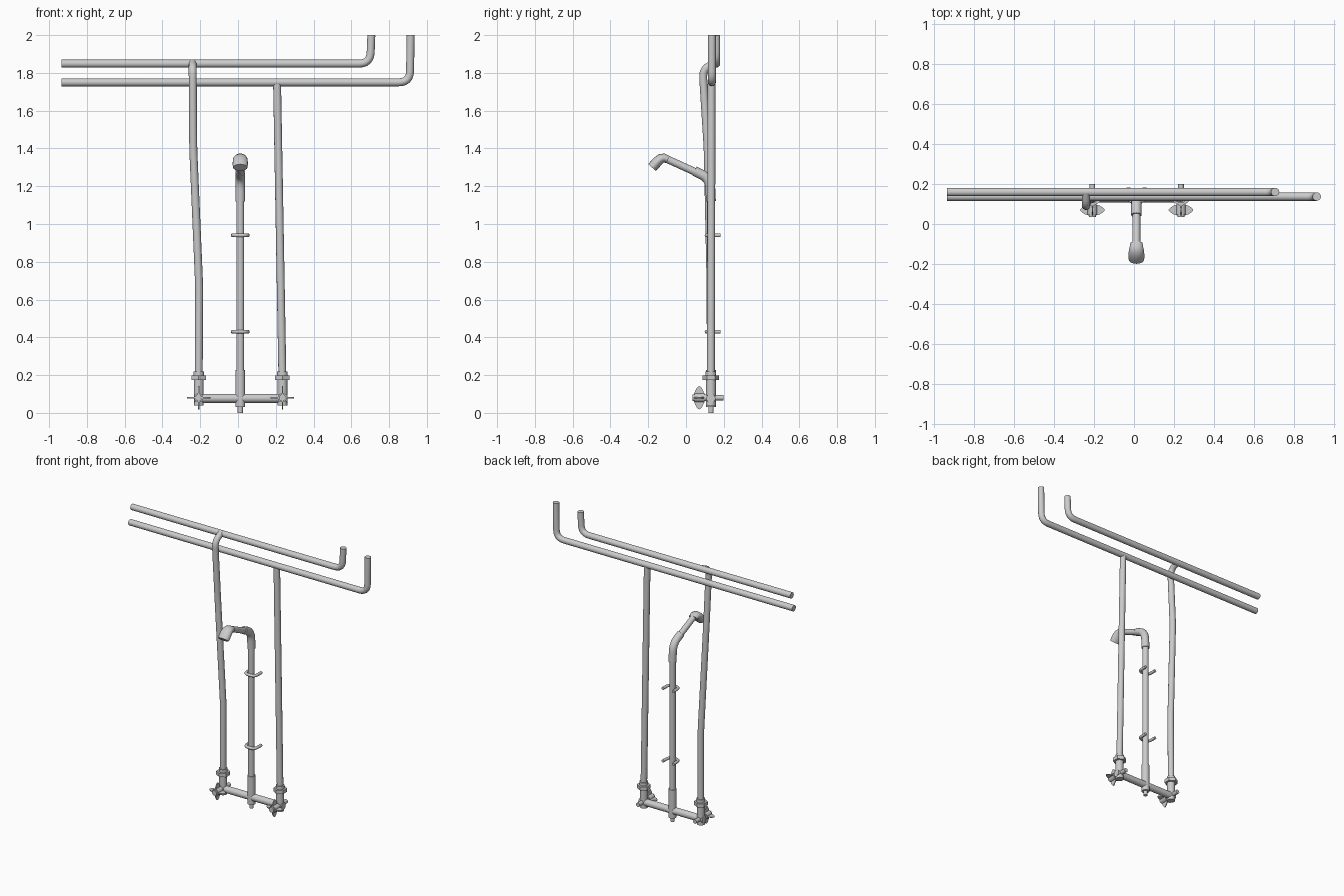
import bpy, math
from mathutils import Vector

if "Cube" in bpy.data.objects:
    bpy.data.objects.remove(bpy.data.objects["Cube"])


def finish(ob, name):
    ob.name = name
    bpy.ops.object.select_all(action='DESELECT')
    ob.select_set(True)
    bpy.context.view_layer.objects.active = ob
    if ob.type == 'CURVE':
        bpy.ops.object.convert(target='MESH')
        ob = bpy.context.view_layer.objects.active
    bpy.ops.object.shade_smooth_by_angle(angle=math.radians(40))
    return ob


def rounded(points, bend):
    """Replace every inner corner of a path by a short arc."""
    pts = [Vector(p) for p in points]
    out = [pts[0]]
    for a, p, b in zip(pts, pts[1:], pts[2:]):
        s = p + (a - p).normalized() * min(bend, (a - p).length * 0.49)
        e = p + (b - p).normalized() * min(bend, (b - p).length * 0.49)
        for i in range(7):
            t = i / 6
            out.append(s * (1 - t) ** 2 + p * 2 * t * (1 - t) + e * t * t)
    return out + [pts[-1]]


def tube(name, points, r, bend=0.05, radii=None, loc=(0, 0, 0), scale=(1, 1, 1)):
    pts = rounded(points, bend) if bend else [Vector(p) for p in points]
    cu = bpy.data.curves.new(name, 'CURVE')
    cu.dimensions = '3D'
    cu.bevel_depth = r
    cu.bevel_resolution = 6
    cu.use_fill_caps = True
    sp = cu.splines.new('POLY')
    sp.points.add(len(pts) - 1)
    for i, p in enumerate(pts):
        sp.points[i].co = (*p, 1)
        sp.points[i].radius = radii[i] if radii else 1
    ob = bpy.data.objects.new(name, cu)
    bpy.context.collection.objects.link(ob)
    ob.location, ob.scale = loc, scale
    return finish(ob, name)


def rod(name, a, b, r, sides=16):
    a, b = Vector(a), Vector(b)
    bpy.ops.mesh.primitive_cylinder_add(vertices=sides, radius=r, depth=(b - a).length,
                                        location=(a + b) / 2)
    ob = bpy.context.object
    ob.rotation_euler = (b - a).to_track_quat('Z', 'Y').to_euler()
    return finish(ob, name)


Y = 0.132     # depth of the main pipe plane
R = 0.021     # pipe radius
CX = 0.012    # shower pipe position
XL, XR = -0.208, 0.235

# supply pipes along the top
tube("upper_supply_pipe", [(-0.935, 0.16, 1.849), (0.7, 0.16, 1.849), (0.706, 0.16, 2)], R, 0.06)
tube("lower_supply_pipe", [(-0.935, 0.137, 1.75), (0.91, 0.137, 1.75), (0.914, 0.137, 2)], R, 0.06)

# risers
tube("left_riser", [(XL, Y, 0.19), (-0.206, 0.13, 0.68), (-0.237, 0.115, 1.4),
                    (-0.24, 0.088, 1.82), (-0.24, 0.16, 1.853)], R)
tube("right_riser", [(XR, Y, 0.19), (0.207, 0.135, 1.74)], R)

# shower pipe, elbow and arm
rod("shower_pipe", (CX, Y, 0.2), (CX, Y, 1.14), R)
tube("elbow", [(CX, Y, 1.12), (CX, 0.127, 1.24), (CX, 0.045, 1.28)], 0.026, 0.06)
tube("shower_arm", [(CX, 0.07, 1.266), (CX, -0.11, 1.348)], R - 0.001)

# flared, flattened shower head
tube("shower_head", [(0, -0.095, 1.341), (0, -0.115, 1.35), (0, -0.132, 1.346),
                     (0, -0.15, 1.332), (0, -0.166, 1.314), (0, -0.18, 1.299)], 0.026, 0,
     radii=[0.8, 0.9, 1, 1.05, 1.08, 1], loc=(CX, 0, 0), scale=(1.45, 1, 1))

# U-shaped wall clamps
for z, n in ((0.43, "lower_clamp"), (0.94, "upper_clamp")):
    tube(n, [(CX - 0.04, 0.183, z), (CX - 0.04, 0.109, z),
             (CX + 0.04, 0.109, z), (CX + 0.04, 0.183, z)], 0.01, 0.036)

# bottom manifold with tee and drain
rod("manifold", (-0.232, Y, 0.077), (0.262, Y, 0.077), 0.024)
rod("tee_sleeve", (CX, Y, 0.03), (CX, Y, 0.228), 0.026)
rod("drain_stub", (CX, Y, 0), (CX, Y, 0.04), 0.014)


# valves with four-lobed handles
def fin(name, x, y, z, vertical):
    outline = []
    for i in range(20):
        a = math.tau * i / 20
        s = math.sin(a)
        outline.append((0.062 * math.cos(a), 0.029 * s * abs(s) ** 0.4))
    verts, n = [], len(outline)
    for t in (-0.003, 0.003):
        verts += [(t, y + v, u) if vertical else (u, y + v, t) for u, v in outline]
    faces = [tuple(range(n)), tuple(range(2 * n - 1, n - 1, -1))]
    faces += [(i, i + n, (i + 1) % n + n, (i + 1) % n) for i in range(n)]
    if not vertical:
        faces = [f[::-1] for f in faces]
    faces = [f[::-1] for f in faces]
    me = bpy.data.meshes.new(name)
    me.from_pydata(verts, [], faces)
    ob = bpy.data.objects.new(name, me)
    bpy.context.collection.objects.link(ob)
    ob.location = (x, 0, z)
    finish(ob, name)


for x, side in ((XL, "left"), (XR, "right")):
    z = 0.08
    rod(side + "_valve_body", (x, Y, 0.04), (x, Y, 0.2), 0.026)
    rod(side + "_union_nut", (x, Y, 0.173), (x, Y, 0.198), 0.044, 6)
    rod(side + "_union_ring", (x, Y, 0.197), (x, Y, 0.22), 0.028)
    rod(side + "_wall_stub", (x, Y, z), (x, 0.199, z), 0.014)
    rod(side + "_valve_stem", (x, 0.035, z), (x, Y, z), 0.018)
    rod(side + "_handle_hub", (x, 0.045, z), (x, 0.098, z), 0.024)
    for vertical in (True, False):
        fin(side + "_handle_fin", x, 0.07, z, vertical)
